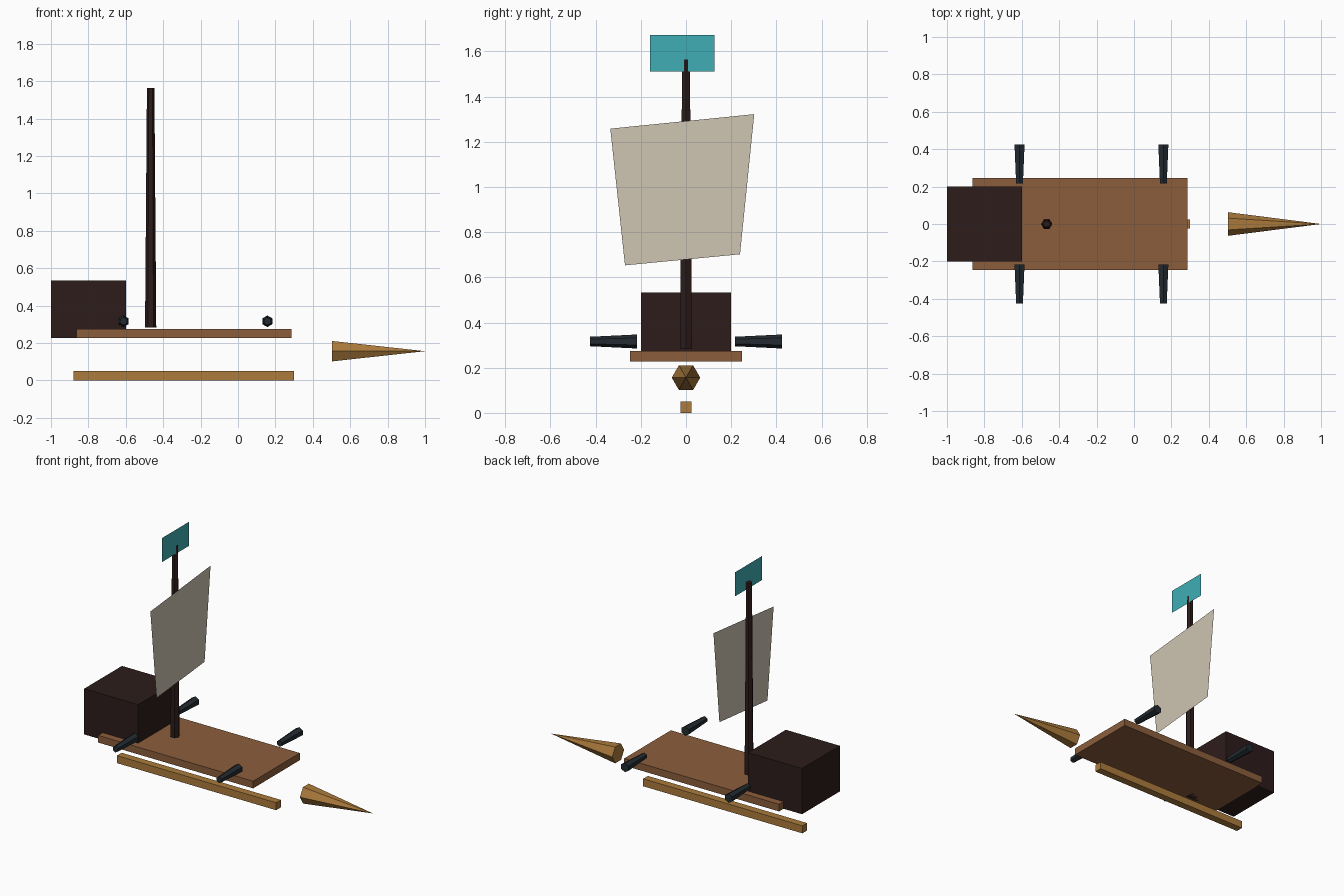
import bpy, bmesh, math
from mathutils import Vector

if "Cube" in bpy.data.objects:
    bpy.data.objects.remove(bpy.data.objects["Cube"])


def material(name, rgb):
    # display colour (0-255) to linear
    m = bpy.data.materials.new(name)
    m.diffuse_color = [(c / 255) ** 2.2 for c in rgb] + [1]
    m.use_nodes = True
    m.node_tree.nodes["Principled BSDF"].inputs["Base Color"].default_value = m.diffuse_color
    return m


PLANK = material("plank_brown", (138, 94, 62))
DARK = material("dark_wood", (48, 34, 32))
GOLD = material("golden_wood", (170, 122, 62))
IRON = material("iron", (40, 47, 52))
CLOTH = material("sail_cloth", (205, 196, 176))
TEAL = material("teal", (65, 172, 178))


def finish(name, bm, mat):
    mesh = bpy.data.meshes.new(name)
    bm.to_mesh(mesh)
    bm.free()
    mesh.materials.append(mat)
    obj = bpy.data.objects.new(name, mesh)
    bpy.context.collection.objects.link(obj)
    return obj


def box(name, lo, hi, mat):
    lo, hi = Vector(lo), Vector(hi)
    bm = bmesh.new()
    bmesh.ops.create_cube(bm, size=1)
    for v in bm.verts:
        v.co = (lo + hi) / 2 + v.co * (hi - lo)
    finish(name, bm, mat)


def hex_taper(name, start, end, r1, r2, corner, mat):
    # six-sided taper; "corner" is the direction of the first vertex
    start, end, u = Vector(start), Vector(end), Vector(corner)
    w = (end - start).normalized().cross(u)
    angles = [math.tau * i / 6 for i in range(6)]
    bm = bmesh.new()

    def ring(c, r):
        return [bm.verts.new(c + r * (u * math.cos(a) + w * math.sin(a))) for a in angles]

    base = ring(start, r1)
    top = ring(end, r2) if r2 else [bm.verts.new(end)] * 6
    bm.faces.new(base[::-1])
    if r2:
        bm.faces.new(top)
    for i in range(6):
        j = (i + 1) % 6
        side = [base[i], base[j], top[j]] + ([top[i]] if r2 else [])
        bm.faces.new(side)
    finish(name, bm, mat)


def sheet(name, x, corners, mat):
    bm = bmesh.new()
    bm.faces.new([bm.verts.new((x, y, z)) for y, z in corners])
    finish(name, bm, mat)


# hull
box("keel", (-0.88, -0.025, 0), (0.30, 0.025, 0.05), GOLD)
box("deck", (-0.863, -0.247, 0.227), (0.285, 0.247, 0.275), PLANK)
box("stern_cabin", (-1, -0.2, 0.227), (-0.6, 0.2, 0.533), DARK)
hex_taper("bow_spike", (0.503, 0, 0.156), (1, 0, 0.156), 0.063, 0, (0, 1, 0), GOLD)

# mast, sail and flag
hex_taper("mast", (-0.467, 0, 0.283), (-0.467, 0, 1.563), 0.03, 0.02, (1, 0, 0), DARK)
sheet("sail", -0.415, [(-0.27, 0.653), (0.239, 0.702), (0.302, 1.322), (-0.335, 1.258)], CLOTH)
sheet("flag", -0.452, [(-0.159, 1.512), (0.126, 1.512), (0.126, 1.673), (-0.159, 1.673)], TEAL)

# cannons, all tapering towards -y
for end, x in (("stern", -0.612), ("bow", 0.157)):
    for side, y in (("front", -0.32), ("back", 0.32)):
        hex_taper(f"cannon_{end}_{side}", (x, y + 0.104, 0.316), (x, y - 0.104, 0.316),
                  0.031, 0.021, (0, 0, 1), IRON)
